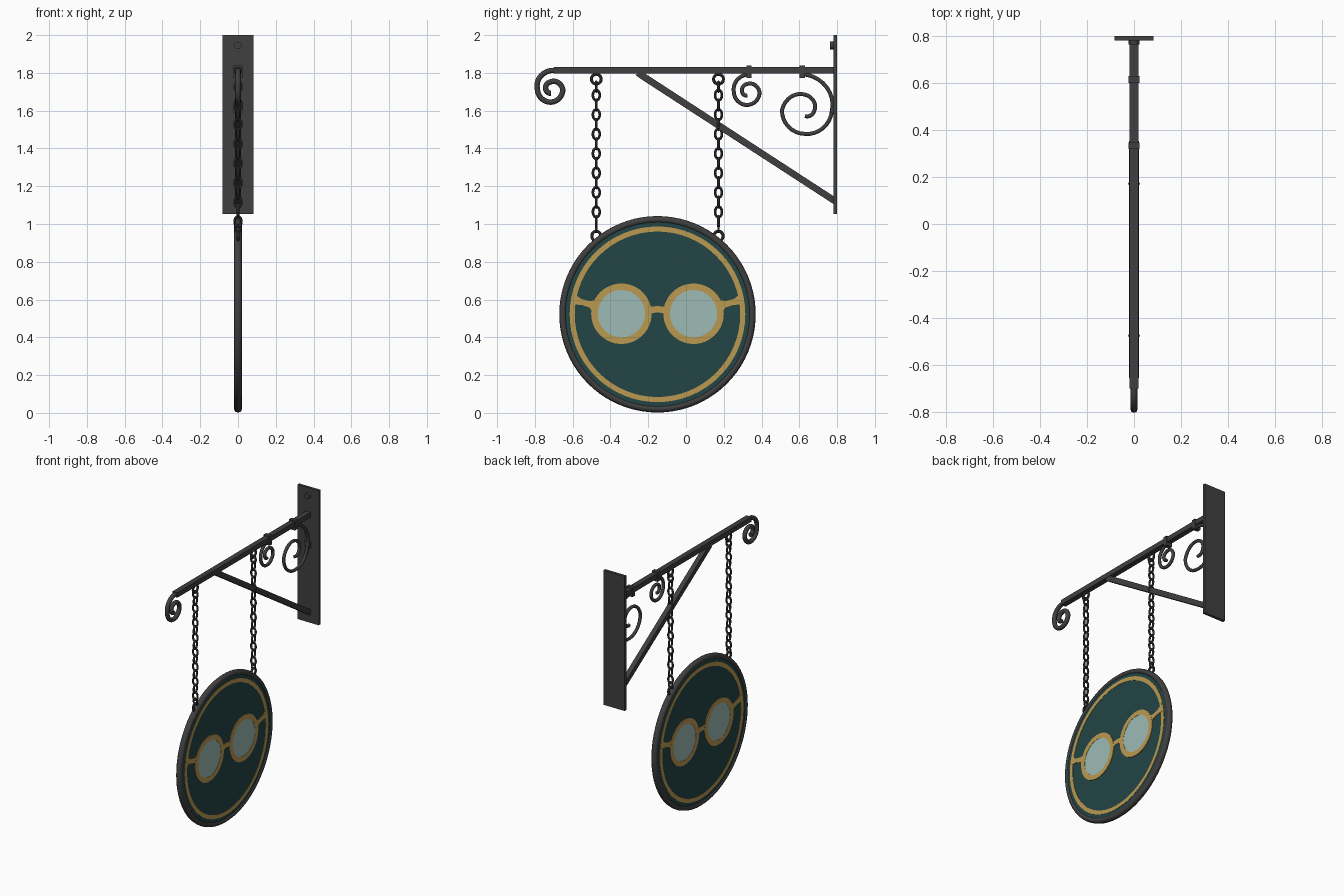
import bpy, bmesh, math
from mathutils import Vector, Matrix

if "Cube" in bpy.data.objects:
    bpy.data.objects.remove(bpy.data.objects["Cube"])


def material(name, rgb):
    m = bpy.data.materials.new(name)
    m.use_nodes = True
    m.diffuse_color = (*rgb, 1)
    m.node_tree.nodes["Principled BSDF"].inputs["Base Color"].default_value = (*rgb, 1)
    return m


IRON = material("dark iron", (0.05, 0.05, 0.05))
TEAL = material("deep teal paint", (0.017, 0.058, 0.058))
GOLD = material("gold paint", (0.50, 0.32, 0.085))
GLASS = material("pale lens", (0.34, 0.50, 0.46))


def finish(name, bm, mat, mirror=False, smooth=False):
    bmesh.ops.remove_doubles(bm, verts=bm.verts, dist=1e-5)
    bmesh.ops.recalc_face_normals(bm, faces=bm.faces)
    mesh = bpy.data.meshes.new(name)
    bm.to_mesh(mesh)
    bm.free()
    mesh.materials.append(mat)
    obj = bpy.data.objects.new(name, mesh)
    bpy.context.collection.objects.link(obj)
    if mirror:
        obj.modifiers.new("both sides", 'MIRROR')
    if smooth:
        bpy.ops.object.select_all(action='DESELECT')
        obj.select_set(True)
        bpy.context.view_layer.objects.active = obj
        bpy.ops.object.shade_smooth_by_angle(angle=math.radians(35))
    return obj


def box(name, x, y, z, mat=IRON):
    """Box from (low, high) pairs."""
    bm = bmesh.new()
    bmesh.ops.create_cube(bm, size=1)
    for v in bm.verts:
        v.co = [a + (b - a) * (c + 0.5) for (a, b), c in zip((x, y, z), v.co)]
    return finish(name, bm, mat)


def prism(name, points, x0, x1, mat, mirror=False):
    """Side outline in (y, z), extruded across x."""
    bm = bmesh.new()
    face = bm.faces.new([bm.verts.new((x0, y, z)) for y, z in points])
    out = bmesh.ops.extrude_face_region(bm, geom=[face])
    new = [g for g in out["geom"] if isinstance(g, bmesh.types.BMVert)]
    bmesh.ops.translate(bm, verts=new, vec=(x1 - x0, 0, 0))
    return finish(name, bm, mat, mirror)


def lathe(name, centre, profile, mat, mirror=False, steps=64):
    """Closed (x, radius) profile spun about an axis along x."""
    bm = bmesh.new()
    vs = [bm.verts.new((x, 0, r)) for x, r in profile]
    edges = [bm.edges.new((vs[i], vs[(i + 1) % len(vs)])) for i in range(len(vs))]
    bmesh.ops.spin(bm, geom=vs + edges, cent=(0, 0, 0), axis=(1, 0, 0),
                   angle=math.tau, steps=steps)
    bmesh.ops.dissolve_degenerate(bm, edges=bm.edges, dist=1e-6)
    bmesh.ops.translate(bm, verts=bm.verts, vec=(0, *centre))
    return finish(name, bm, mat, mirror, smooth=True)


def plate(name, centre, r_in, r_out, x0, x1, mat):
    profile = [(x0, r_in), (x1, r_in), (x1, r_out), (x0, r_out)]
    return lathe(name, centre, profile, mat, mirror=True)


def scroll(name, centre, radii, turn, thick, lead=()):
    """Round-bar spiral from the top inwards, one radius per quarter turn."""
    pts, sub = [Vector((0, y, z)) for y, z in lead], 8
    for i in range((len(radii) - 1) * sub + 1):
        k, f = divmod(i / sub, 1)
        k = int(k)
        r = radii[k] + (radii[min(k + 1, len(radii) - 1)] - radii[k]) * f
        a = math.pi / 2 + turn * i / sub * math.pi / 2
        pts.append(Vector((0, centre[0] + r * math.cos(a), centre[1] + r * math.sin(a))))
    curve = bpy.data.curves.new(name, 'CURVE')
    curve.dimensions = '3D'
    curve.bevel_depth, curve.bevel_resolution = thick, 3
    curve.use_fill_caps = True
    s = curve.splines.new('POLY')
    s.points.add(len(pts) - 1)
    for p, co in zip(s.points, pts):
        p.co = (*co, 1)
    s.use_smooth = True
    curve.materials.append(IRON)
    obj = bpy.data.objects.new(name, curve)
    bpy.context.collection.objects.link(obj)


def add_link(bm, y, z, half_w, half_h, wire, sideways):
    """Oval wire link; sideways links lie in the x-z plane."""
    n, m = 20, 8
    rings = []
    for i in range(n):
        a = math.tau * i / n
        ring = []
        for j in range(m):
            b = math.tau * j / m
            u = (half_w - wire + wire * math.cos(b)) * math.cos(a)
            h = (half_h - wire + wire * math.cos(b)) * math.sin(a)
            w = wire * math.sin(b)
            ring.append(bm.verts.new((u, y + w, z + h) if sideways else (w, y + u, z + h)))
        rings.append(ring)
    for i in range(n):
        p, q = rings[i], rings[(i + 1) % n]
        for j in range(m):
            bm.faces.new((p[j], q[j], q[(j + 1) % m], p[(j + 1) % m]))


# Wall bracket
box("wall_plate", (-0.083, 0.083), (0.78, 0.80), (1.053, 2.0))
box("top_bar", (-0.019, 0.019), (-0.70, 0.785), (1.796, 1.831))
prism("diagonal_brace", [(-0.267, 1.79), (-0.25, 1.80), (-0.222, 1.80), (0.785, 1.145),
                         (0.785, 1.103), (-0.25, 1.775)], -0.017, 0.017, IRON)
bm = bmesh.new()
bmesh.ops.create_cone(bm, cap_ends=True, segments=16, radius1=0.02, radius2=0.02, depth=0.02,
                      matrix=Matrix.Translation((0, 0.773, 1.945)) @ Matrix.Rotation(math.pi / 2, 4, 'X'))
finish("plate_bolt", bm, IRON, smooth=True)

# Scrollwork and its clips
scroll("end_scroll", (-0.715, 1.715), [0.098, 0.072, 0.07, 0.062, 0.038, 0.028, 0.022], 1,
       0.015, lead=[(-0.69, 1.813)])
scroll("small_scroll", (0.325, 1.70), [0.092, 0.072, 0.07, 0.064, 0.042, 0.028, 0.02], 1, 0.011)
scroll("large_scroll", (0.63, 1.602), [0.19, 0.143, 0.125, 0.122, 0.083, 0.05, 0.03], -1, 0.011)
for name, y in (("small_scroll_clip", 0.333), ("large_scroll_clip", 0.615)):
    box(name, (-0.023, 0.023), (y - 0.014, y + 0.014), (1.773, 1.84))
box("plate_clip", (-0.023, 0.023), (0.765, 0.785), (1.585, 1.625))

# Chains
for side, y in (("front", -0.475), ("rear", 0.172)):
    bm = bmesh.new()
    add_link(bm, y, 1.767, 0.034, 0.034, 0.008, False)
    add_link(bm, y, 0.936, 0.032, 0.034, 0.008, False)
    for i in range(7):
        z = 1.682 - 0.103 * i
        add_link(bm, y, z, 0.025, 0.035, 0.007, False)
        add_link(bm, y, z - 0.0515, 0.025, 0.035, 0.007, True)
    add_link(bm, y, 1.727, 0.025, 0.033, 0.007, True)
    add_link(bm, y, 0.976, 0.02, 0.025, 0.006, True)
    finish(side + "_chain", bm, IRON, smooth=True)

# Round sign board
C = (-0.151, 0.522)
lathe("sign_rim", C, [(0.021 * math.cos(math.tau * i / 12), 0.501 + 0.019 * math.sin(math.tau * i / 12))
                      for i in range(12)], IRON, steps=80)
plate("sign_panel", C, 0, 0.492, 0, 0.014, TEAL)
plate("gold_border", C, 0.438, 0.465, 0.012, 0.016, GOLD)

# Painted spectacles on both faces
for side, s in (("front", -1), ("rear", 1)):
    lens = (C[0] + s * 0.191, 0.525)
    plate(side + "_lens", lens, 0, 0.13, 0.012, 0.0165, GLASS)
    plate(side + "_lens_frame", lens, 0.125, 0.16, 0.012, 0.018, GOLD)
    arm = [(0.31, 0.60), (0.36, 0.592), (0.405, 0.604), (0.445, 0.635),
           (0.45, 0.575), (0.40, 0.571), (0.36, 0.558), (0.345, 0.535), (0.32, 0.56)]
    prism(side + "_temple", [(C[0] + s * d, z) for d, z in arm], 0.012, 0.017, GOLD, True)
bridge = [(0.05, 0.575), (0.035, 0.562), (0, 0.566), (-0.035, 0.562), (-0.05, 0.575),
          (-0.042, 0.515), (-0.028, 0.528), (0, 0.532), (0.028, 0.528), (0.042, 0.515)]
prism("spectacle_bridge", [(C[0] + d, z) for d, z in bridge], 0.012, 0.017, GOLD, True)
